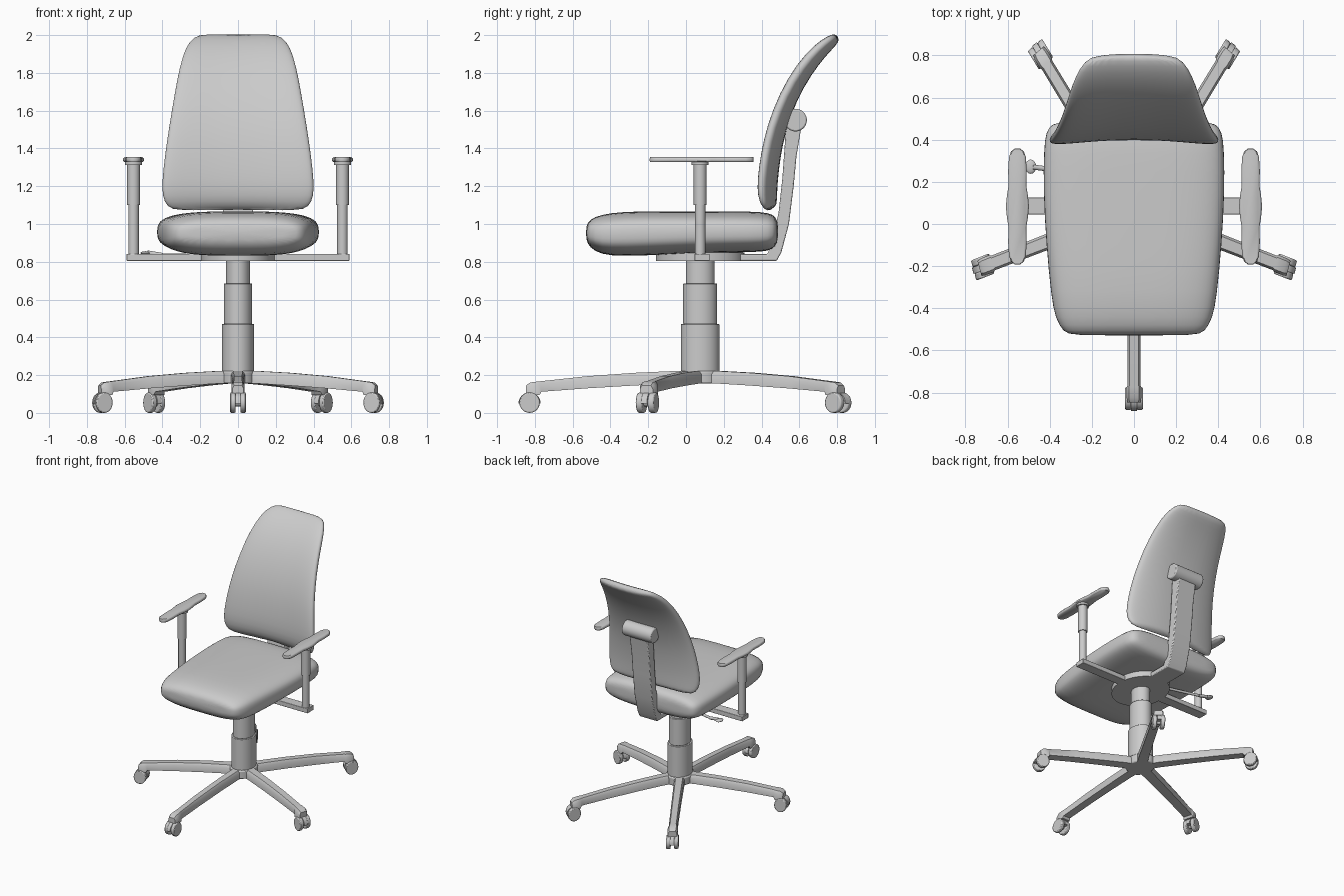
import bpy, bmesh, math
from mathutils import Matrix, Vector

if "Cube" in bpy.data.objects:
    bpy.data.objects.remove(bpy.data.objects["Cube"])

CY = 0.075                                   # column axis in y
SQUASH = Matrix.Translation((0, CY, 0)) @ Matrix.Diagonal((0.836, 1, 1, 1))


def finish(name, bm, matrix=None, subsurf=0, angle=35, bevel=0):
    if matrix:
        bm.transform(matrix)
    bmesh.ops.recalc_face_normals(bm, faces=bm.faces)
    me = bpy.data.meshes.new(name)
    bm.to_mesh(me)
    bm.free()
    me.shade_smooth()
    ob = bpy.data.objects.new(name, me)
    bpy.context.collection.objects.link(ob)
    if bevel:
        m = ob.modifiers.new("bevel", 'BEVEL')
        m.width, m.segments, m.limit_method = bevel, 2, 'ANGLE'
    if subsurf:
        m = ob.modifiers.new("subsurf", 'SUBSURF')
        m.levels = m.render_levels = subsurf
    else:
        me.set_sharp_from_angle(angle=math.radians(angle))
    return ob


def loft(bm, rings):
    loops = [[bm.verts.new(p) for p in r] for r in rings]
    n = len(loops[0])
    for a, b in zip(loops, loops[1:]):
        for i in range(n):
            bm.faces.new((a[i], a[(i + 1) % n], b[(i + 1) % n], b[i]))
    bm.faces.new(loops[0])
    bm.faces.new(loops[-1])


def tube(bm, p, q, r, seg=24):
    p, q = Vector(p), Vector(q)
    d = q - p
    mat = Matrix.Translation((p + q) / 2) @ d.to_track_quat('Z', 'Y').to_matrix().to_4x4()
    bmesh.ops.create_cone(bm, cap_ends=True, segments=seg, radius1=r, radius2=r,
                          depth=d.length, matrix=mat)


def box(bm, lo, hi):
    lo, hi = Vector(lo), Vector(hi)
    bmesh.ops.create_cube(bm, size=1, matrix=Matrix.Translation((lo + hi) / 2)
                          @ Matrix.Diagonal((*(hi - lo), 1)))


def oval(n, count=28):
    """Unit superellipse points."""
    out = []
    for i in range(count):
        a = 2 * math.pi * (i + 0.5) / count
        c, s = math.cos(a), math.sin(a)
        out.append((math.copysign(abs(c) ** (2 / n), c), math.copysign(abs(s) ** (2 / n), s)))
    return out


# seat cushion: sections along y (y, half width, bottom, top)
seat = [(-.53, .30, .92, .985), (-.512, .335, .875, 1.025), (-.45, .375, .838, 1.05),
        (-.34, .395, .828, 1.067), (-.1, .418, .838, 1.068), (.15, .432, .848, 1.067),
        (.35, .43, .85, 1.067), (.44, .42, .856, 1.06), (.475, .39, .88, 1.04),
        (.488, .34, .92, 1.0)]
bm = bmesh.new()
loft(bm, [[(w * u, y, (lo + hi) / 2 + (hi - lo) / 2 * v) for u, v in oval(3.2)]
          for y, w, lo, hi in seat])
finish("seat", bm, subsurf=1)

# backrest: curved panel, sections along a leaning path (y, z, half width, thickness)
back = [(.465, 1.085, .33, .03), (.452, 1.105, .378, .065), (.443, 1.15, .403, .085),
        (.443, 1.23, .403, .09), (.458, 1.36, .388, .09), (.485, 1.5, .367, .09),
        (.545, 1.67, .338, .09), (.63, 1.82, .31, .09), (.715, 1.92, .278, .08),
        (.775, 1.97, .238, .065), (.805, 1.992, .19, .035)]
rings = []
for i, (y, z, w, t) in enumerate(back):
    a, b = back[max(i - 1, 0)], back[min(i + 1, len(back) - 1)]
    d = Vector((0, b[0] - a[0], b[1] - a[1])).normalized()
    fwd = Vector((0, -d.z, d.y))
    rings.append([Vector((w * u, y, z)) + fwd * (t / 2 * v + .045 * (w * u / .4) ** 2)
                  for u, v in oval(3)])
bm = bmesh.new()
loft(bm, rings)
finish("backrest", bm, subsurf=1)

# backrest support bar with its cross roll
prof = [(.1, .805), (.48, .805), (.505, .85), (.545, 1.0), (.57, 1.2), (.585, 1.36),
        (.615, 1.54), (.53, 1.54), (.525, 1.45), (.51, 1.24), (.49, 1.06), (.455, .9),
        (.43, .84), (.1, .84)]
bm = bmesh.new()
loft(bm, [[(x, y, z) for y, z in prof] for x in (-.08, .08)])
finish("back_support", bm, bevel=.006)
bm = bmesh.new()
tube(bm, (-.13, .58, 1.55), (.13, .58, 1.55), .06, 32)
finish("back_roll", bm, bevel=.008)

# seat plate and gas column
bm = bmesh.new()
tube(bm, (0, 0, .805), (0, 0, .85), .235, 40)
finish("seat_plate", bm, SQUASH)
for name, r, lo, hi in (("column_lower", .102, .16, .47), ("column_middle", .09, .47, .685),
                        ("column_upper", .076, .68, .83)):
    bm = bmesh.new()
    tube(bm, (0, 0, lo), (0, 0, hi), r, 36)
    finish(name, bm, SQUASH, bevel=.003)

# arm crossbar, posts and pads
bm = bmesh.new()
box(bm, (-.59, .045, .805), (.59, .125, .842))
finish("arm_crossbar", bm, bevel=.003)
half = [(-.275, .012), (-.262, .03), (-.235, .04), (-.17, .044), (-.1, .042), (-.05, .05), (0, .055)]
half += [(-y, w) for y, w in half[-2::-1]]
outline = [(w, y) for y, w in half] + [(-w, y) for y, w in reversed(half)]
for s, side in ((-1, "left"), (1, "right")):
    x = s * .553
    bm = bmesh.new()
    tube(bm, (x, CY, .84), (x, CY, 1.11), .028)
    tube(bm, (x, CY, 1.10), (x, CY, 1.32), .034)
    tube(bm, (x, CY, 1.312), (x, CY, 1.335), .045)
    finish(side + "_arm_post", bm)
    bm = bmesh.new()
    loft(bm, [[(x + u * k, .083 + v * (.97 + .03 * k), z) for u, v in outline]
              for z, k in ((1.327, .85), (1.333, 1), (1.347, 1), (1.354, .85))])
    finish(side + "_arm_pad", bm, angle=50)

# height lever under the left side
bm = bmesh.new()
tube(bm, (-.15, .2, .83), (-.40, .26, .835), .01, 12)
tube(bm, (-.40, .26, .835), (-.48, .27, .848), .012, 12)
bmesh.ops.create_uvsphere(bm, u_segments=16, v_segments=8, radius=1,
                          matrix=Matrix.Translation((-.49, .272, .846))
                          @ Matrix.Diagonal((.026, .034, .01, 1)))
finish("height_lever", bm)

# five-star base: hub, legs and twin-wheel casters
bm = bmesh.new()
tube(bm, (0, 0, .155), (0, 0, .222), .115, 30)
finish("base_hub", bm, SQUASH, bevel=.008)
leg = [(0, .155, .224, .045), (.15, .155, .221, .042), (.35, .145, .212, .039),
       (.6, .13, .194, .037), (.84, .112, .168, .036), (.85, .095, .167, .042),
       (.9, .093, .161, .042), (.922, .095, .145, .036)]
R = .903
for k in range(5):
    mat = SQUASH @ Matrix.Rotation(math.radians(-90 + 72 * k), 4, 'Z')
    bm = bmesh.new()
    loft(bm, [[(r, -w, lo), (r, w, lo), (r, w, hi - .018), (r, w * .7, hi),
               (r, -w * .7, hi), (r, -w, hi - .018)] for r, lo, hi, w in leg])
    finish(f"base_leg_{k + 1}", bm, mat)
    bm = bmesh.new()
    tube(bm, (R, 0, .06), (R, 0, .12), .018, 16)
    tube(bm, (R, -.04, .055), (R, .04, .055), .02, 16)
    # half-round hood between and over the wheels
    arc = [(R + .059 * math.cos(math.pi * i / 12), .05 + .059 * math.sin(math.pi * i / 12))
           for i in range(13)]
    loft(bm, [[(x, y, z) for x, z in arc] for y in (-.016, .016)])
    finish(f"caster_hood_{k + 1}", bm, mat)
    bm = bmesh.new()
    for s in (-1, 1):
        tube(bm, (R, s * .016, .054), (R, s * .05, .054), .054, 24)
    finish(f"caster_wheels_{k + 1}", bm, mat, bevel=.006)
